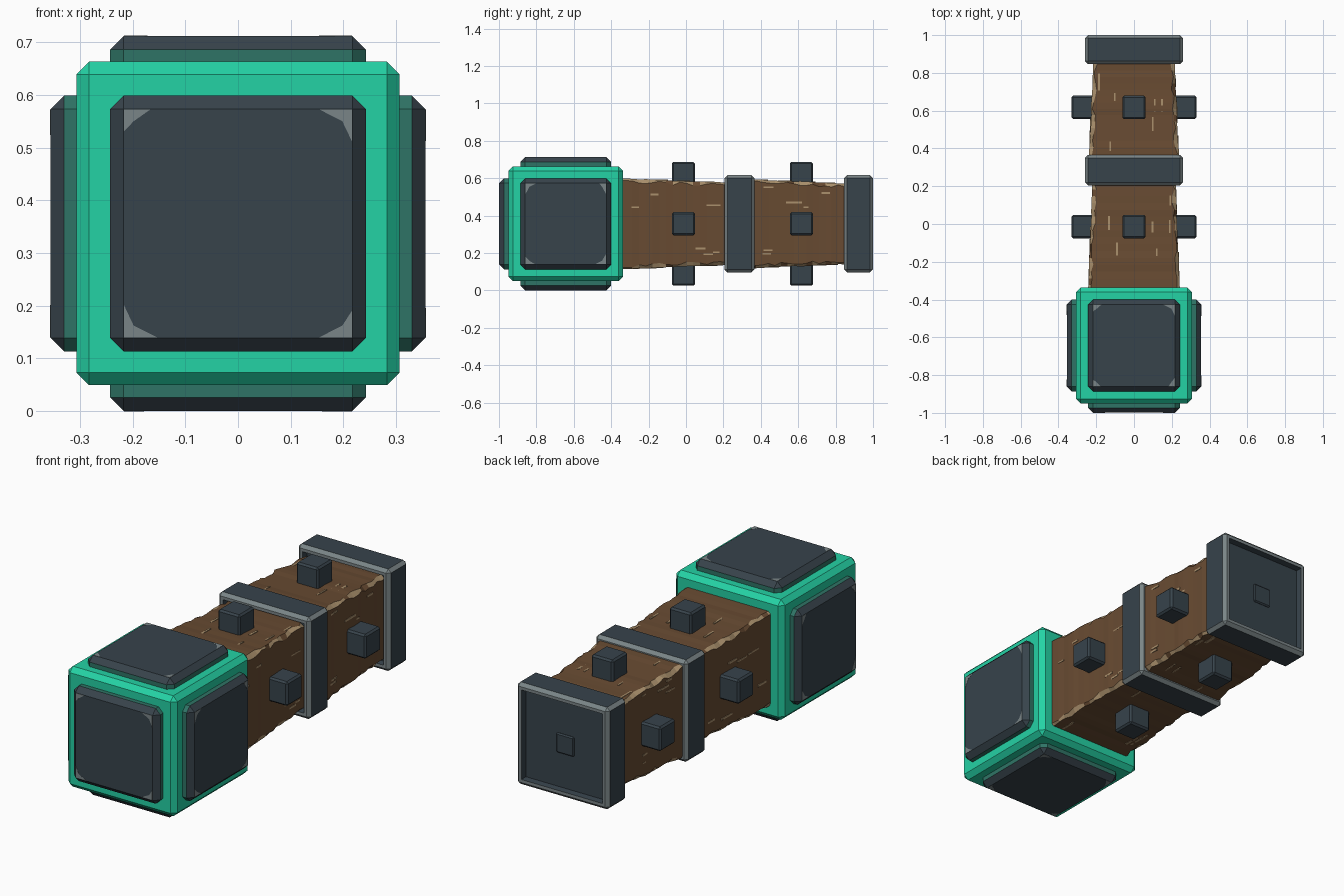
import bpy, bmesh, math, random
from mathutils import Vector, Matrix

if "Cube" in bpy.data.objects:
    bpy.data.objects.remove(bpy.data.objects["Cube"])

random.seed(4)
CZ = 0.356          # height of the hammer's long axis
HEAD_Y = -0.643     # centre of the head


def material(name, hexcode):
    def lin(v):
        return v / 12.92 if v <= 0.04045 else ((v + 0.055) / 1.055) ** 2.4
    m = bpy.data.materials.new(name)
    m.diffuse_color = [lin(int(hexcode[i:i + 2], 16) / 255) for i in (0, 2, 4)] + [1]
    m.use_nodes = True
    m.node_tree.nodes["Principled BSDF"].inputs["Base Color"].default_value = m.diffuse_color
    return m


GREEN = material("bright_green", "24D2A5")
TEAL = material("dark_teal", "2F7466")
SLATE = material("slate", "37434B")
WORN = material("worn_grey", "7A8587")
WOOD = material("brown_wood", "684B32")
TAN = material("worn_wood", "AB916D")


def finish(bm, name, mats, matrix=Matrix()):
    bm.transform(matrix)
    bmesh.ops.recalc_face_normals(bm, faces=bm.faces)
    me = bpy.data.meshes.new(name)
    bm.to_mesh(me)
    bm.free()
    for m in mats:
        me.materials.append(m)
    ob = bpy.data.objects.new(name, me)
    bpy.context.collection.objects.link(ob)
    return ob


def box(lo, hi, bevel=0.0):
    bm = bmesh.new()
    bmesh.ops.create_cube(bm, size=1)
    lo, hi = Vector(lo), Vector(hi)
    for v in bm.verts:
        v.co = Vector([(lo[i] + hi[i]) / 2 + v.co[i] * (hi[i] - lo[i]) for i in range(3)])
    if bevel:
        bmesh.ops.bevel(bm, geom=bm.edges[:], offset=bevel, segments=1,
                        affect='EDGES', profile=0.5)
    bm.normal_update()
    return bm


def centre(y):
    return Matrix.Translation((0, y, CZ))


# Rotations taking local +z to each side
AROUND = {"top": Matrix(), "bottom": Matrix.Rotation(math.pi, 4, 'Y'),
          "right": Matrix.Rotation(math.pi / 2, 4, 'Y'),
          "left": Matrix.Rotation(-math.pi / 2, 4, 'Y')}
FRONT = {"front": Matrix.Rotation(math.pi / 2, 4, 'X')}

# Head: chamfered green cube
H = 0.307
finish(box((-H, -H, -H), (H, H, H), 0.024), "head_block", [GREEN], centre(HEAD_Y))

# Head plates: dark chamfered slabs with teal walls and worn corners
for side, rot in {**AROUND, **FRONT}.items():
    p = 0.243
    bm = box((-p, -p, 0.25), (p, p, 0.356), 0.026)
    for f in bm.faces:
        f.material_index = 1 if abs(f.normal.z) < 0.1 else 0
    finish(bm, "head_plate_" + side, [SLATE, TEAL], centre(HEAD_Y) @ rot)
    bm = bmesh.new()
    q, z = 0.216, 0.3568
    for sx in (-1, 1):
        for sy in (-1, 1):
            a, b = random.uniform(0.03, 0.065), random.uniform(0.03, 0.065)
            pts = [(q, q), (q - a, q), (q - 0.018, q - 0.022), (q, q - b)]
            vs = [bm.verts.new((sx * x, sy * y, z)) for x, y in pts]
            if sx * sy < 0:
                vs.reverse()
            bm.faces.new(vs)
    top = bmesh.ops.extrude_face_region(bm, geom=bm.faces[:])
    bmesh.ops.translate(bm, vec=(0, 0, -0.003),
                        verts=[g for g in top["geom"] if isinstance(g, bmesh.types.BMVert)])
    finish(bm, "worn_corners_" + side, [WORN], centre(HEAD_Y) @ rot)


# Handle: two tapered square timbers with ragged worn edges
def timber(name, y0, h0, y1, h1, steps=16):
    bm = bmesh.new()
    rows = []
    for i in range(steps + 1):
        t = i / steps
        h = h0 + (h1 - h0) * t + random.uniform(-0.002, 0.002)
        row = []
        for k in range(4):
            c, d = random.uniform(0.006, 0.024), random.uniform(0.006, 0.024)
            for x, z in ((h, h - c), (h - d, h)):
                r = Matrix.Rotation(k * math.pi / 2, 2) @ Vector((x, z))
                row.append(bm.verts.new((r.x, y0 + (y1 - y0) * t, r.y)))
        rows.append(row)
    for a, b in zip(rows, rows[1:]):
        for j in range(8):
            n = (j + 1) % 8
            f = bm.faces.new((a[j], a[n], b[n], b[j]))
            f.material_index = int(j % 2 == 0 and random.random() < 0.85)
    bm.faces.new(rows[0])
    bm.faces.new(rows[-1])
    finish(bm, name, [WOOD, TAN], centre(0))
    # Worn streaks along the grain
    for side, rot in AROUND.items():
        for i in range(6):
            t = random.uniform(0.1, 0.9)
            y = y0 + (y1 - y0) * t
            h = h0 + (h1 - h0) * t
            x = random.choice((-1, 1)) * random.uniform(0.08, 0.2)
            w, l = random.uniform(0.003, 0.006), random.uniform(0.02, 0.045)
            finish(box((x - w, y - l, h - 0.005), (x + w, y + l, h + 0.002)),
                   f"{name}_streak_{side}_{i}", [TAN], centre(0) @ rot)


timber("handle_lower", -0.36, 0.243, 0.22, 0.219)
timber("handle_upper", 0.34, 0.238, 0.88, 0.214)


# Bands: square collars with worn rims and recessed ends
def band(name, y0, y1):
    r = 0.26
    bm = box((-r, y0, -r), (r, y1, r), 0.016)
    for f in bm.faces:
        f.material_index = int(max(map(abs, f.normal)) < 0.99 or abs(f.normal.y) > 0.9)
    ends = [f for f in bm.faces if abs(f.normal.y) > 0.99]
    bmesh.ops.inset_individual(bm, faces=ends, thickness=0.022)
    walls = bmesh.ops.inset_individual(bm, faces=ends, thickness=0.006, depth=-0.03)
    for f in walls["faces"] + ends:
        f.material_index = 0
    finish(bm, name, [SLATE, WORN], centre(0))


band("middle_band", 0.205, 0.366)
band("end_band", 0.846, 1.0)
finish(box((-0.05, 0.95, -0.05), (0.05, 0.978, 0.05), 0.006), "end_stud", [SLATE], centre(0))

# Studs on all four sides of the handle
for n, y in (("lower", -0.014), ("upper", 0.617)):
    for side, rot in AROUND.items():
        finish(box((-0.062, y - 0.062, 0.18), (0.062, y + 0.062, 0.331), 0.009),
               f"stud_{n}_{side}", [SLATE], centre(0) @ rot)
